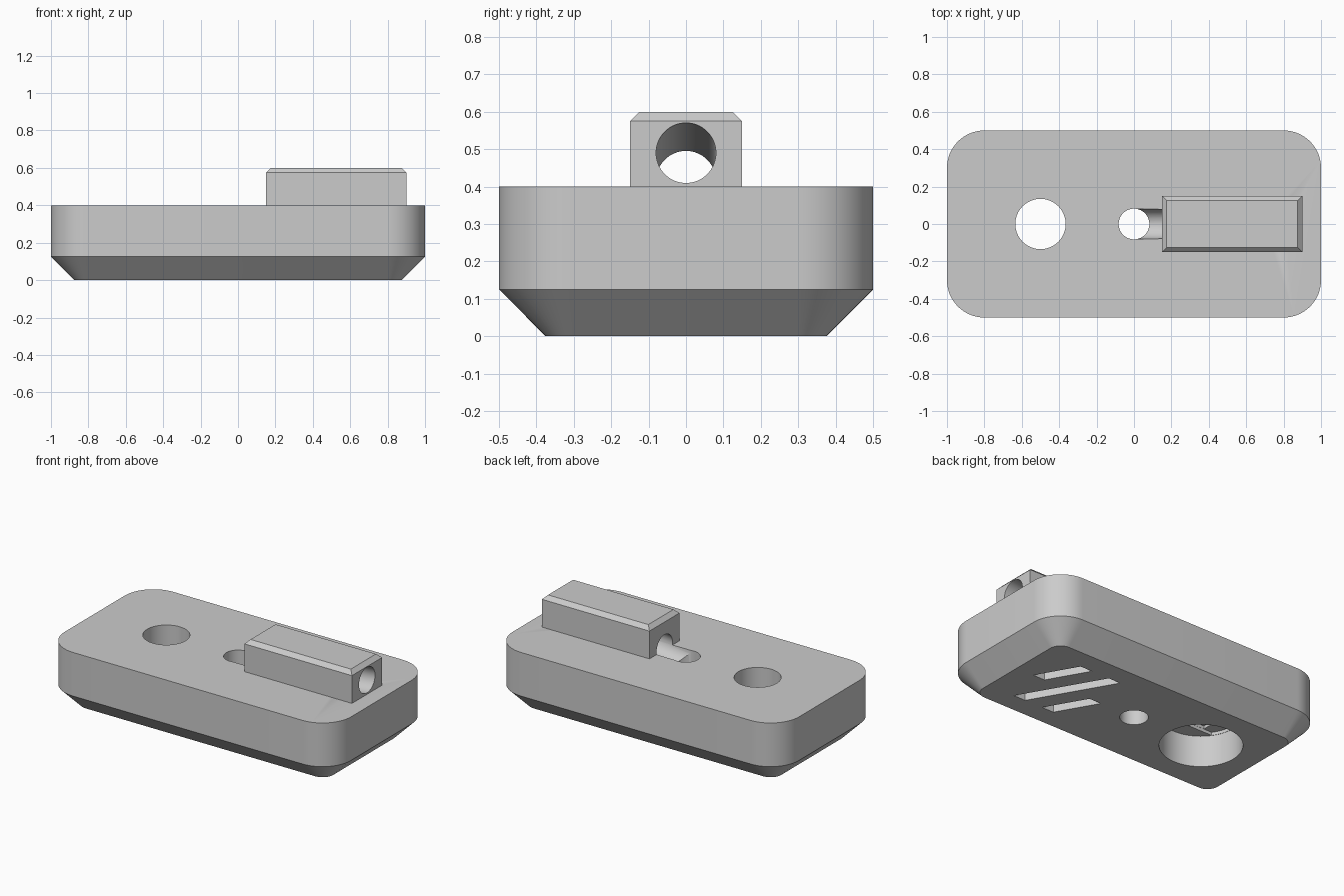
import bpy, bmesh
from math import pi, sin, cos, asin, atan, tan, radians
from mathutils import Matrix, Vector

cube = bpy.data.objects.get("Cube")
if cube:
    bpy.data.objects.remove(cube, do_unlink=True)

grey = bpy.data.materials.new("light_grey")
grey.use_nodes = True
grey.diffuse_color = (0.6, 0.6, 0.6, 1)
grey.node_tree.nodes["Principled BSDF"].inputs["Base Color"].default_value = (0.6, 0.6, 0.6, 1)


def loft(name, rings):
    """Closed solid through rings of (x, y, z) points with equal counts."""
    bm = bmesh.new()
    loops = [[bm.verts.new(p) for p in ring] for ring in rings]
    count = len(loops[0])
    for low, high in zip(loops, loops[1:]):
        for i in range(count):
            j = (i + 1) % count
            bm.faces.new((low[i], low[j], high[j], high[i]))
    bm.faces.new(loops[0][::-1])
    bm.faces.new(loops[-1])
    bmesh.ops.recalc_face_normals(bm, faces=bm.faces)
    mesh = bpy.data.meshes.new(name)
    bm.to_mesh(mesh)
    bm.free()
    mesh.materials.append(grey)
    obj = bpy.data.objects.new(name, mesh)
    bpy.context.collection.objects.link(obj)
    return obj


def prism(name, outline, z0, z1):
    return loft(name, [[(x, y, z) for x, y in outline] for z in (z0, z1)])


def circle(x, r, n=64):
    return [(x + r * cos(2 * pi * i / n), r * sin(2 * pi * i / n)) for i in range(n)]


def rectangle(x0, x1, y, z):
    return [(x0, -y, z), (x1, -y, z), (x1, y, z), (x0, y, z)]


def rounded(inset, z, n=16):
    """Rounded rectangle ring, offset inwards by inset."""
    r = 0.2 - inset
    ring = []
    for k, (sx, sy) in enumerate([(1, 1), (-1, 1), (-1, -1), (1, -1)]):
        for i in range(n + 1):
            a = (k + i / n) * pi / 2
            ring.append((sx * 0.8 + r * cos(a), sy * 0.3 + r * sin(a), z))
    return ring


def cut(target, cutters):
    bpy.context.view_layer.objects.active = target
    for c in cutters:
        m = target.modifiers.new("cut", 'BOOLEAN')
        m.operation, m.solver, m.object = 'DIFFERENCE', 'EXACT', c
        bpy.ops.object.modifier_apply(modifier=m.name)


# Solid parts
base = loft("base_plate", [rounded(0.125, 0), rounded(0, 0.125), rounded(0, 0.4)])
block = loft("tube_block", [rectangle(0.15, 0.9, 0.15, 0.4),
                            rectangle(0.15, 0.9, 0.15, 0.575),
                            rectangle(0.175, 0.875, 0.125, 0.6)])

# Sloping bore that runs from the block end down to the centre hole
bore = prism("bore_cutter", circle(0, 0.08), 0, 1.3)
bore.data.transform(Matrix.Translation(Vector((0, 0, 0.4)))
                    @ Matrix.Rotation(pi / 2 - atan(0.1), 4, 'Y'))
centre = prism("centre_hole_cutter", circle(0, 0.082), -0.1, 0.5)

# Screw hole with counterbore and two stepped ledges
cx, half = -0.5, 0.137
screw = prism("screw_hole_cutter", circle(cx, 0.1345), -0.1, 0.5)
counterbore = prism("counterbore_cutter", circle(cx, 0.24), -0.1, 0.2)
edge = asin(half / 0.238)
arcs = [start - edge + 2 * edge * i / 12 for start in (0, pi) for i in range(13)]
ledge = prism("ledge_cutter", [(cx + 0.238 * cos(a), 0.238 * sin(a)) for a in arcs], 0.17, 0.22)
square = loft("square_cutter", [rectangle(cx - 0.136, cx + 0.136, 0.136, z) for z in (0.18, 0.24)])

# Slanted slots in the underside
slots = []
for x, y0, y1 in [(0.5, -0.25, 0.25), (0.71, 0, 0.25), (0.29, -0.25, 0)]:
    t = tan(radians(30))
    w = 0.042
    outline = [(x - t * y0 - w, y0), (x - t * y0 + w, y0),
               (x - t * y1 + w, y1), (x - t * y1 - w, y1)]
    slots.append(prism("slot_cutter", outline, -0.1, 0.1))

cut(base, [counterbore, ledge, square, screw, centre, bore] + slots)
cut(block, [bore])
for c in [bore, centre, screw, counterbore, ledge, square] + slots:
    bpy.data.objects.remove(c, do_unlink=True)

# Smooth rounded surfaces, keep edges sharp
bpy.ops.object.select_all(action='DESELECT')
for obj in (base, block):
    obj.select_set(True)
bpy.context.view_layer.objects.active = base
bpy.ops.object.shade_smooth_by_angle(angle=radians(25))
